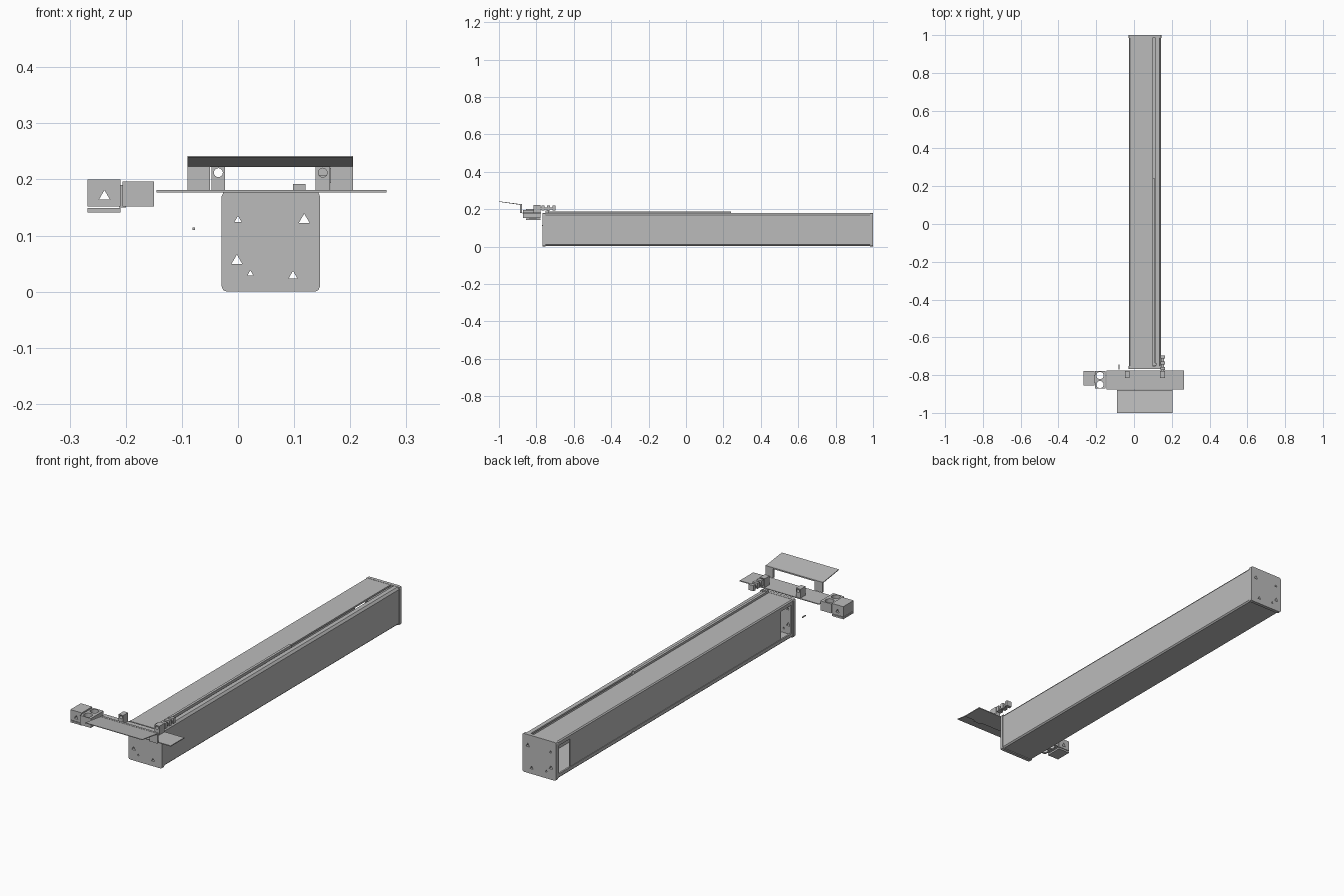
import bpy, bmesh
from mathutils import Matrix, Vector

if "Cube" in bpy.data.objects:
    bpy.data.objects.remove(bpy.data.objects["Cube"], do_unlink=True)

GREY = (0.5, 0.5, 0.5, 1)
metal = bpy.data.materials.new("plain_grey_metal")
metal.use_nodes = True
metal.diffuse_color = GREY
metal.node_tree.nodes["Principled BSDF"].inputs["Base Color"].default_value = GREY


def finish(name, bm):
    bmesh.ops.recalc_face_normals(bm, faces=bm.faces)
    mesh = bpy.data.meshes.new(name)
    bm.to_mesh(mesh)
    bm.free()
    mesh.materials.append(metal)
    ob = bpy.data.objects.new(name, mesh)
    bpy.context.collection.objects.link(ob)
    return ob


def box(name, x, y, z, round_y=0):
    """Box from ranges; round_y bevels the edges running along y."""
    bm = bmesh.new()
    bmesh.ops.create_cube(bm, size=1)
    for v in bm.verts:
        v.co = Vector([r[0] if c < 0 else r[1] for c, r in zip(v.co, (x, y, z))])
    if round_y:
        edges = [e for e in bm.edges if abs(e.verts[0].co.y - e.verts[1].co.y) > 1e-5]
        bmesh.ops.bevel(bm, geom=edges, offset=round_y, segments=2, affect='EDGES', profile=0.5)
    return finish(name, bm)


def extrude(name, points, axis, start, end):
    """Extrude an outline along x (points are y,z) or y (points are x,z)."""
    def place(p, t):
        return (t, p[0], p[1]) if axis == 'x' else (p[0], t, p[1])
    bm = bmesh.new()
    face = bm.faces.new([bm.verts.new(place(p, start)) for p in points])
    moved = bmesh.ops.extrude_face_region(bm, geom=[face])["geom"]
    shift = Vector(place((0, 0), end - start))
    bmesh.ops.translate(bm, vec=shift, verts=[g for g in moved if isinstance(g, bmesh.types.BMVert)])
    return finish(name, bm)


def drill(ob, holes, axis, sides, depth=0.05):
    """Cut holes given as (centre, radius) along an axis."""
    turn = {'x': Matrix.Rotation(1.5708, 4, 'Y'), 'y': Matrix.Rotation(1.5708, 4, 'X'),
            'z': Matrix.Identity(4)}[axis]
    bm = bmesh.new()
    for centre, radius in holes:
        bmesh.ops.create_cone(bm, cap_ends=True, segments=sides, radius1=radius, radius2=radius,
                              depth=depth, matrix=Matrix.Translation(centre) @ turn)
    cutter = finish("hole_cutter", bm)
    cutter.hide_render = True
    mod = ob.modifiers.new("holes", 'BOOLEAN')
    mod.operation = 'DIFFERENCE'
    mod.solver = 'EXACT'
    mod.object = cutter
    bpy.context.view_layer.objects.active = ob
    bpy.ops.object.modifier_apply(modifier="holes")
    bpy.data.objects.remove(cutter, do_unlink=True)


# Hollow beam: a hook-shaped extrusion with a slot in the top, open on one side
L, R, TOP, WALL = -0.027, 0.143, 0.178, 0.008
Y0, Y1 = -0.755, 0.985
extrude("beam_shell", [
    (L, 0.025), (L, 0.01), (L + 0.006, 0.004), (R - 0.006, 0.004), (R, 0.01),
    (R, TOP - 0.01), (R - 0.008, TOP), (0.115, TOP), (0.115, TOP - WALL),
    (R - WALL, TOP - WALL), (R - WALL, 0.012), (L + WALL, 0.012), (L + WALL, 0.025)],
    'y', Y0, Y1)
extrude("beam_lid", [
    (L, 0.157), (L, TOP - 0.005), (L + 0.005, TOP), (0.098, TOP), (0.098, TOP - WALL),
    (L + WALL, TOP - WALL), (L + WALL, 0.157)], 'y', Y0, Y1)

# Recessed side panel, leaving an access window at each end
box("side_panel", (L + 0.003, L + 0.008), (-0.667, 0.89), (0.02, 0.16))
for name, y in (("front_window_post", (Y0, -0.74)), ("rear_window_post", (0.975, Y1))):
    box(name, (L, L + WALL), y, (0.02, 0.16))

# Rounded end caps with three-sided openings
corners = [((0.0, 0.128), 0.007), ((0.118, 0.128), 0.011), ((-0.002, 0.055), 0.011),
           ((0.022, 0.032), 0.006), ((0.098, 0.028), 0.009)]
for name, y in (("front_cap", (-0.768, -0.752)), ("rear_cap", (0.984, 1.0))):
    cap = box(name, (-0.029, 0.146), y, (0.0, 0.179), 0.009)
    drill(cap, [((x, sum(y) / 2, z), r) for (x, z), r in corners], 'y', 3)

# Thin guide rail standing in the slot
box("guide_rail", (0.099, 0.111), (-0.745, 0.24), (0.17, 0.187))
box("rail_stop", (0.098, 0.12), (-0.75, -0.735), (0.172, 0.192))

# Flat cross plate of the handle bracket
box("cross_plate", (-0.145, 0.265), (-0.875, -0.775), (0.177, 0.181))

# Upright frame with a wide window, and its sloping hand plate
extrude("upright_frame", [
    (-0.09, 0.18), (-0.05, 0.18), (-0.05, 0.222), (0.165, 0.222), (0.165, 0.18),
    (0.205, 0.18), (0.205, 0.228), (-0.09, 0.228)], 'y', -0.888, -0.878)
extrude("hand_plate", [(-1.0, 0.239), (-1.0, 0.242), (-0.88, 0.226), (-0.88, 0.222)],
        'x', -0.09, 0.205)

# Drilled tabs behind the window
for name, x in (("right_tab", (-0.047, -0.023)), ("left_tab", (0.138, 0.164))):
    tab = box(name, x, (-0.815, -0.778), (0.18, 0.222))
    drill(tab, [((sum(x) / 2, -0.797, 0.212), 0.008)], 'y', 16, 0.1)

# Small coupling on the left tab
box("coupling_arm", (0.144, 0.16), (-0.78, -0.70), (0.198, 0.208))
for i, y in enumerate((-0.765, -0.735, -0.705)):
    box(f"coupling_block_{i + 1}", (0.139, 0.165), (y - 0.008, y + 0.008), (0.194, 0.22))

# Clamp blocks at the right end of the cross plate
clamp = box("inner_clamp", (-0.206, -0.15), (-0.872, -0.778), (0.152, 0.196))
drill(clamp, [((-0.18, y, 0.175), 0.019) for y in (-0.85, -0.802)], 'z', 20, 0.1)
end = box("outer_clamp", (-0.268, -0.209), (-0.855, -0.778), (0.152, 0.2))
drill(end, [((-0.238, -0.817, 0.17), 0.011)], 'y', 3, 0.2)
box("outer_clamp_base", (-0.268, -0.209), (-0.855, -0.778), (0.141, 0.149))
box("clamp_link", (-0.212, -0.2), (-0.84, -0.8), (0.15, 0.19))

# Loose pin beside the beam
box("loose_pin", (-0.081, -0.077), (-0.77, -0.745), (0.11, 0.114))
